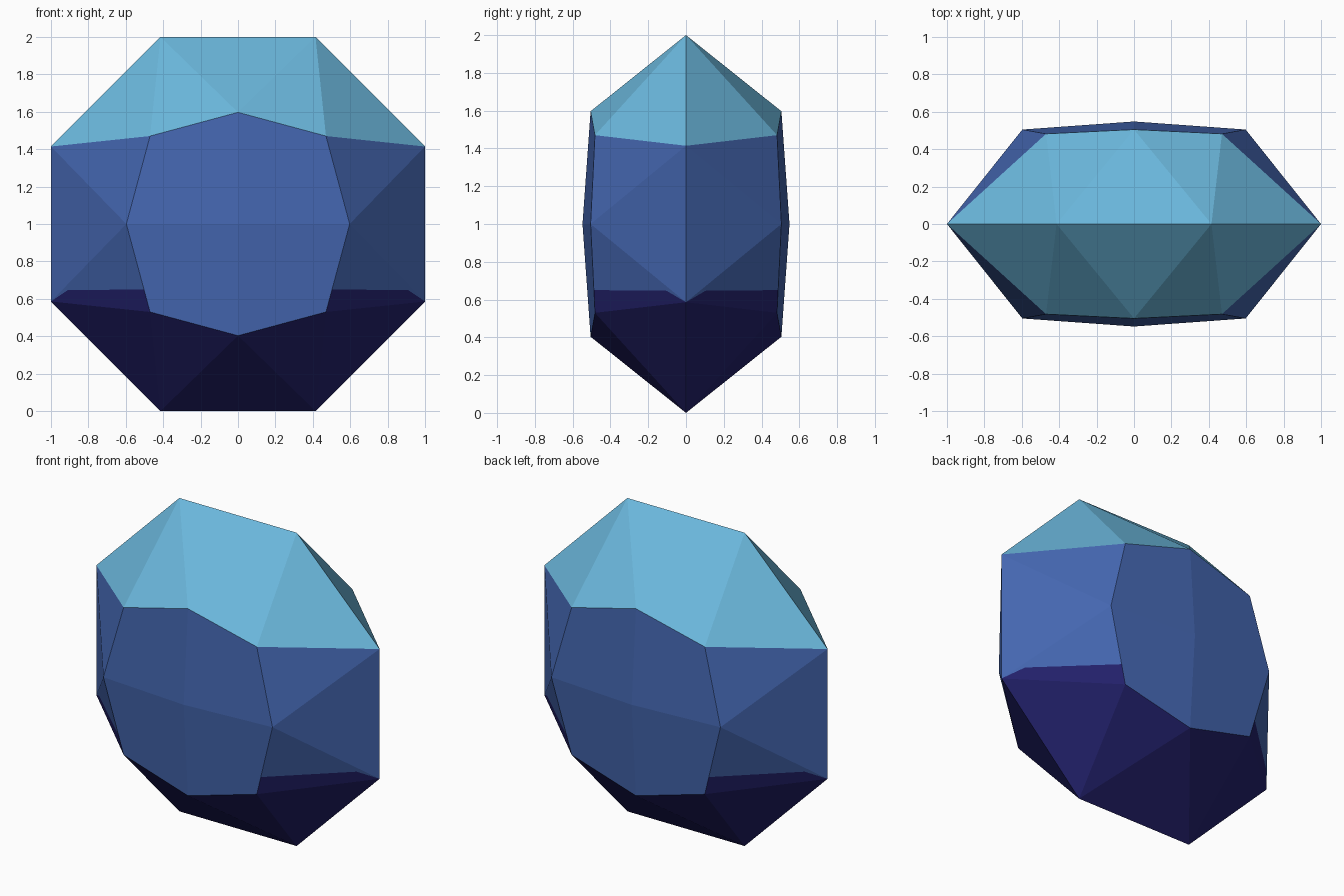
import bpy, bmesh, math
from mathutils import Vector

if "Cube" in bpy.data.objects:
    bpy.data.objects.remove(bpy.data.objects["Cube"])


def srgb(r, g, b):
    return [((c / 255 + 0.055) / 1.055) ** 2.4 for c in (r, g, b)] + [1.0]


def material(name, rgb):
    m = bpy.data.materials.new(name)
    m.diffuse_color = srgb(*rgb)
    m.use_nodes = True
    m.node_tree.nodes["Principled BSDF"].inputs["Base Color"].default_value = m.diffuse_color
    return m


mats = [material("middle blue", (68, 102, 176)),
        material("light blue", (107, 184, 221)),
        material("navy", (35, 33, 108))]

MID = Vector((0, 0, 1))
bm = bmesh.new()


def polar(radius, degrees, y):
    a = math.radians(degrees)
    return Vector((radius * math.cos(a), y, 1 + radius * math.sin(a)))


def face(*points):
    f = bm.faces.new([bm.verts.new(p) for p in points])
    f.normal_update()
    if f.normal.dot(f.calc_center_median() - MID) < 0:
        f.normal_flip()
    # colour by height: light crown, navy base
    z = f.calc_center_median().z
    f.material_index = 1 if z > 1.45 else 2 if z < 0.66 else 0


# sharp octagonal girdle shared by both halves
rim = [polar(1 / math.cos(math.pi / 8), 22.5 + 45 * k, 0) for k in range(8)]

for s in (-1, 1):
    inner = [polar(0.665, 45 * k, s * 0.482) if k % 2 else polar(0.597, 45 * k, s * 0.505)
             for k in range(8)]
    apex = Vector((0, s * 0.548, 1))
    # shallow four-sided cap
    for k in range(0, 8, 2):
        face(apex, inner[k], inner[k + 1], inner[(k + 2) % 8])
    # band of triangles between girdle and cap
    for k in range(8):
        a, b, r = inner[k], inner[(k + 1) % 8], rim[k]
        face(rim[k - 1], r, a)
        if k in (4, 7):
            # lower side triangles carry a navy strip along the bottom
            axis, diag = (a, b) if k == 4 else (b, a)
            p1 = r + 0.154 * (axis - r) + 0.053 * (diag - r)
            p2 = diag.lerp(axis, (0.65 - diag.z) / (axis.z - diag.z))
            face(r, p1, p2, diag)
            face(r, axis, p2, p1)
        else:
            face(r, a, b)

bmesh.ops.remove_doubles(bm, verts=bm.verts[:], dist=0.0005)
mesh = bpy.data.meshes.new("gem")
bm.to_mesh(mesh)
bm.free()
for m in mats:
    mesh.materials.append(m)
gem = bpy.data.objects.new("faceted_gem", mesh)
bpy.context.collection.objects.link(gem)
